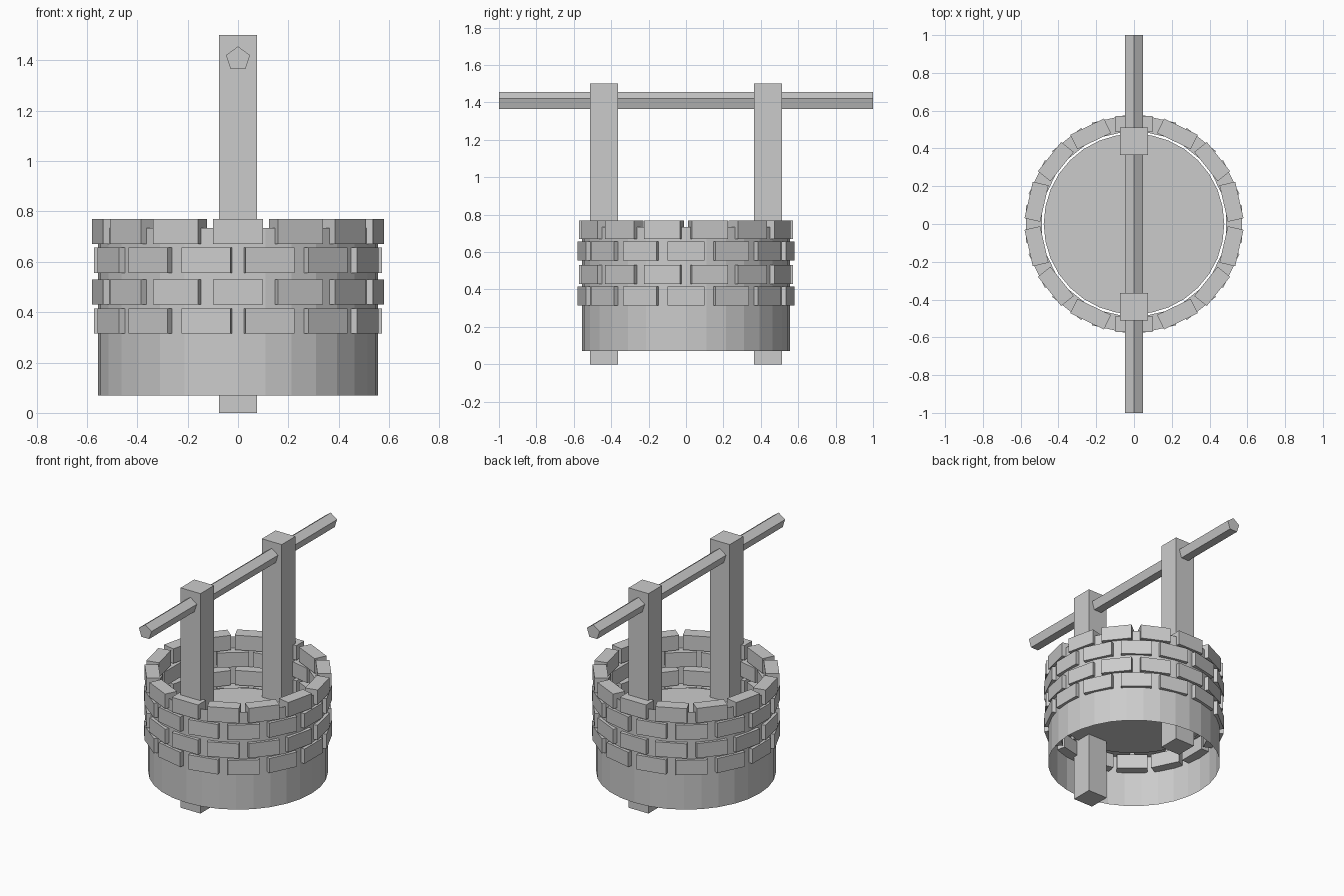
import bpy
from math import pi, cos, sin, tau
from mathutils import Matrix

if "Cube" in bpy.data.objects:
    bpy.data.objects.remove(bpy.data.objects["Cube"])


def box(name, size, loc, angle=0.0):
    bpy.ops.mesh.primitive_cube_add(size=1)
    ob = bpy.context.object
    ob.name = name
    ob.data.transform(Matrix.Diagonal((*size, 1)))
    ob.location = loc
    ob.rotation_euler = (0, 0, angle)
    return ob


# Thin open well wall
bpy.ops.mesh.primitive_cylinder_add(vertices=32, radius=0.556, depth=0.665,
                                    end_fill_type='NOTHING', location=(0, 0, 0.4025))
bpy.context.object.name = "well_wall"

# Water surface inside
bpy.ops.mesh.primitive_circle_add(vertices=32, radius=0.478, fill_type='NGON',
                                  location=(0, 0, 0.42))
bpy.context.object.name = "water_surface"

# Four staggered rings of bricks pushed through the wall
COUNT, THICK, OUTER = 14, 0.085, 0.572
for row, z in enumerate((0.365, 0.48, 0.606, 0.72)):
    for i in range(COUNT):
        a = (i + 0.5 * (row % 2)) * tau / COUNT
        r = OUTER - THICK / 2
        box(f"brick_{row + 1}_{i + 1}", (THICK, 0.198, 0.1),
            (r * cos(a), r * sin(a), z), a)

# Posts at front and back
for side, name in ((-1, "front_post"), (1, "back_post")):
    box(name, (0.15, 0.148, 1.5), (0, side * 0.438, 0.75))

# Five-sided beam through both posts, one corner up
pts = [(0.05 * sin(k * tau / 5), 1.405 + 0.05 * cos(k * tau / 5)) for k in range(5)]
verts = [(x, y, z) for y in (-1, 1) for x, z in pts]
faces = [tuple(range(5)), tuple(range(9, 4, -1))]
faces += [(k, k + 5, (k + 1) % 5 + 5, (k + 1) % 5) for k in range(5)]
mesh = bpy.data.meshes.new("cross_beam")
mesh.from_pydata(verts, [], faces)
bpy.context.collection.objects.link(bpy.data.objects.new("cross_beam", mesh))
